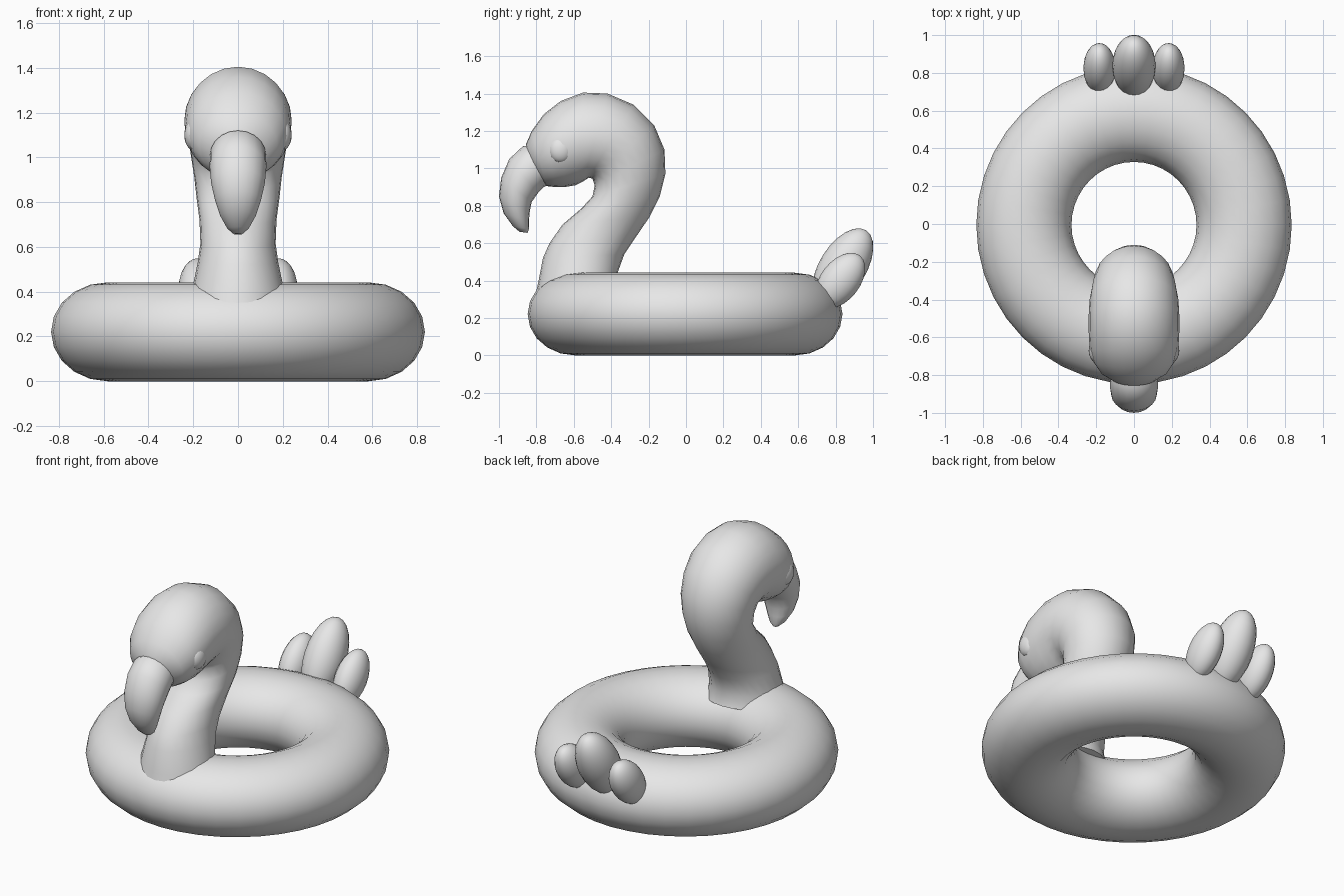
import bpy, bmesh, math
from mathutils import Vector

if "Cube" in bpy.data.objects:
    bpy.data.objects.remove(bpy.data.objects["Cube"])

grey = bpy.data.materials.new("soft_grey")
grey.diffuse_color = (0.8, 0.8, 0.8, 1)
grey.use_nodes = True
grey.node_tree.nodes["Principled BSDF"].inputs["Base Color"].default_value = grey.diffuse_color


def finish(obj):
    obj.data.materials.append(grey)
    bpy.ops.object.select_all(action='DESELECT')
    bpy.context.view_layer.objects.active = obj
    obj.select_set(True)
    bpy.ops.object.shade_smooth_by_angle(angle=math.radians(60))


def loft(name, sections, sides=24):
    """Elliptical rings; each section is (inner y, inner z, outer y, outer z, half width)."""
    bm = bmesh.new()
    rings = []
    for y0, z0, y1, z1, w in sections:
        a, b = Vector((0, y0, z0)), Vector((0, y1, z1))
        mid, half = (a + b) / 2, (b - a) / 2
        ring = []
        for i in range(sides):
            t = 2 * math.pi * i / sides
            ring.append(bm.verts.new(mid + half * math.cos(t) + Vector((w * math.sin(t), 0, 0))))
        rings.append(ring)
    for r, s in zip(rings, rings[1:]):
        for i in range(sides):
            j = (i + 1) % sides
            bm.faces.new((r[i], r[j], s[j], s[i]))
    bm.faces.new(rings[0])
    bm.faces.new(rings[-1])
    bmesh.ops.recalc_face_normals(bm, faces=bm.faces)
    mesh = bpy.data.meshes.new(name)
    bm.to_mesh(mesh)
    bm.free()
    obj = bpy.data.objects.new(name, mesh)
    bpy.context.collection.objects.link(obj)
    finish(obj)


def ellipsoid(name, loc, radii, tilt=0):
    bpy.ops.mesh.primitive_uv_sphere_add(segments=20, ring_count=12, location=loc,
                                         rotation=(tilt, 0, 0))
    obj = bpy.context.object
    obj.name = name
    obj.scale = radii
    finish(obj)


# Inflated swim ring
bpy.ops.mesh.primitive_torus_add(major_segments=40, minor_segments=20, major_radius=0.583,
                                 minor_radius=0.252, location=(0, -0.005, 0.221))
ring = bpy.context.object
ring.name = "swim_ring"
ring.scale = (1, 1.008, 0.221 / 0.252)
finish(ring)

# Curved neck flowing into the head
loft("neck_and_head", [
    (-0.81, 0.30, -0.35, 0.36, 0.225),
    (-0.79, 0.39, -0.37, 0.43, 0.205),
    (-0.765, 0.52, -0.33, 0.54, 0.18),
    (-0.73, 0.60, -0.27, 0.63, 0.168),
    (-0.66, 0.70, -0.195, 0.74, 0.172),
    (-0.56, 0.785, -0.14, 0.85, 0.185),
    (-0.50, 0.85, -0.11, 0.97, 0.195),
    (-0.488, 0.91, -0.115, 1.10, 0.21),
    (-0.50, 0.945, -0.17, 1.23, 0.222),
    (-0.52, 0.95, -0.28, 1.34, 0.235),
    (-0.55, 0.93, -0.42, 1.40, 0.24),
    (-0.59, 0.91, -0.55, 1.405, 0.24),
    (-0.65, 0.90, -0.67, 1.36, 0.235),
    (-0.70, 0.90, -0.76, 1.29, 0.215),
    (-0.745, 0.905, -0.825, 1.20, 0.175),
    (-0.775, 0.93, -0.855, 1.13, 0.12),
    (-0.80, 0.97, -0.858, 1.09, 0.06),
])

# Hooked beak
loft("beak", [
    (-0.70, 0.93, -0.79, 1.12, 0.115),
    (-0.76, 0.90, -0.87, 1.12, 0.125),
    (-0.79, 0.87, -0.945, 1.05, 0.127),
    (-0.825, 0.82, -0.988, 0.95, 0.12),
    (-0.835, 0.77, -1.0, 0.85, 0.103),
    (-0.84, 0.72, -0.975, 0.76, 0.08),
    (-0.84, 0.675, -0.925, 0.69, 0.048),
    (-0.847, 0.655, -0.89, 0.661, 0.02),
], 20)

# Eyes and tail feathers
for side, label in ((-1, "left"), (1, "right")):
    ellipsoid(label + "_eye", (side * 0.195, -0.67, 1.10), (0.045, 0.065, 0.07))
    ellipsoid(label + "_tail_feather", (side * 0.183, 0.825, 0.40),
              (0.085, 0.105, 0.17), math.radians(-38))
ellipsoid("middle_tail_feather", (0, 0.838, 0.47), (0.115, 0.125, 0.235), math.radians(-32))
